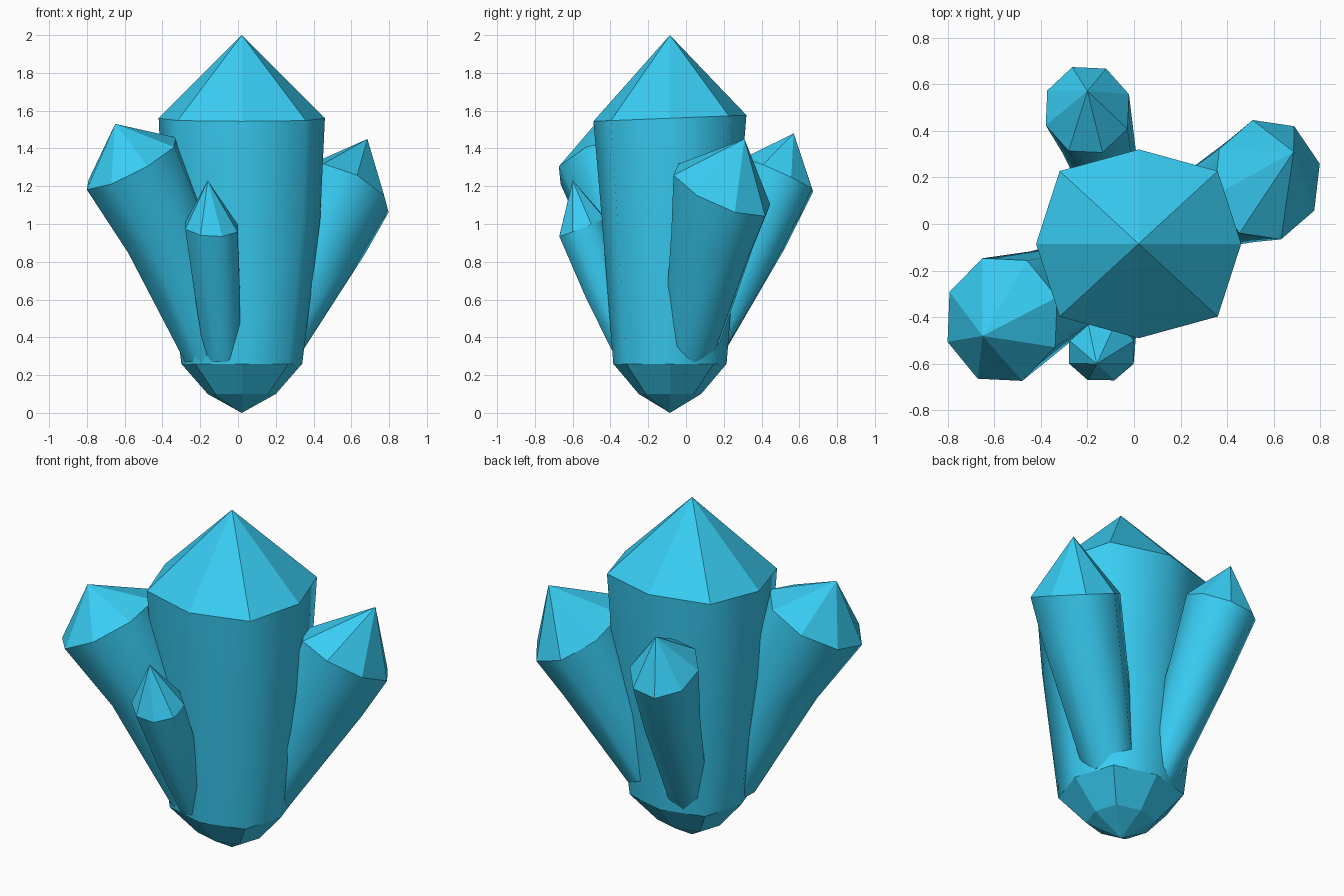
import bpy, bmesh, math

if "Cube" in bpy.data.objects:
    bpy.data.objects.remove(bpy.data.objects["Cube"])

SIDES = 8
blue = bpy.data.materials.new("crystal_blue")
blue.diffuse_color = (0.04, 0.61, 0.9, 1)
blue.use_nodes = True
blue.node_tree.nodes["Principled BSDF"].inputs["Base Color"].default_value = blue.diffuse_color


def crystal(name, rings, apex, phase, foot=None, diag=1.0):
    """Loft octagon rings (cx, cy, cz, rx, ry, slope_x, slope_y) up to a point."""
    bm = bmesh.new()
    loops = []
    for cx, cy, cz, rx, ry, sx, sy in rings:
        loop = []
        for i in range(SIDES):
            a = math.radians(phase) + math.tau * i / SIDES
            k = diag if i % 2 else 1.0
            dx, dy = rx * k * math.cos(a), ry * k * math.sin(a)
            loop.append(bm.verts.new((cx + dx, cy + dy, cz + sx * dx + sy * dy)))
        loops.append(loop)
    # prism sides
    for low, high in zip(loops, loops[1:]):
        for i in range(SIDES):
            j = (i + 1) % SIDES
            bm.faces.new((low[i], low[j], high[j], high[i])).smooth = low[0].co.z > 0.2
    # pointed tip
    tip = bm.verts.new(apex)
    for i in range(SIDES):
        bm.faces.new((loops[-1][i], loops[-1][(i + 1) % SIDES], tip))
    # pointed or flat foot
    if foot:
        end = bm.verts.new(foot)
        for i in range(SIDES):
            bm.faces.new((loops[0][(i + 1) % SIDES], loops[0][i], end))
    else:
        bm.faces.new(loops[0][::-1])
    bmesh.ops.recalc_face_normals(bm, faces=bm.faces)
    me = bpy.data.meshes.new(name)
    bm.to_mesh(me)
    bm.free()
    me.materials.append(blue)
    ob = bpy.data.objects.new(name, me)
    bpy.context.collection.objects.link(ob)
    return ob


# tall central crystal with tapered foot
crystal("main_crystal", [
    (0.02, -0.085, 0.10, 0.18, 0.165, 0, 0),
    (0.02, -0.085, 0.26, 0.32, 0.30, 0, 0),
    (0.02, -0.085, 1.02, 0.415, 0.36, 0, 0),
    (0.02, -0.085, 1.56, 0.44, 0.405, 0, 0.04)],
    (0.02, -0.085, 2.0), 0, foot=(0.02, -0.085, 0), diag=1.09)

# four leaning side crystals growing out of the foot
crystal("left_crystal", [
    (-0.13, -0.19, 0.27, 0.16, 0.15, 0, 0),
    (-0.37, -0.32, 0.93, 0.225, 0.215, 0.35, 0.12),
    (-0.565, -0.41, 1.32, 0.25, 0.28, 0.5, 0.22)],
    (-0.65, -0.48, 1.53), 20)

crystal("right_crystal", [
    (0.16, 0.01, 0.27, 0.15, 0.14, 0, 0),
    (0.46, 0.14, 0.92, 0.22, 0.225, -0.3, -0.25),
    (0.57, 0.19, 1.18, 0.235, 0.265, -0.4, -0.4)],
    (0.685, 0.31, 1.45), 330)

crystal("back_crystal", [
    (-0.07, 0.07, 0.27, 0.11, 0.11, 0, 0),
    (-0.155, 0.36, 0.91, 0.16, 0.17, 0.1, -0.25),
    (-0.20, 0.49, 1.26, 0.19, 0.195, 0.1, -0.45)],
    (-0.20, 0.57, 1.48), 20)

crystal("front_crystal", [
    (-0.08, -0.27, 0.27, 0.10, 0.10, 0, 0),
    (-0.11, -0.42, 0.64, 0.13, 0.125, 0, 0.15),
    (-0.14, -0.55, 0.985, 0.15, 0.13, -0.05, 0.4)],
    (-0.16, -0.60, 1.23), 22)
